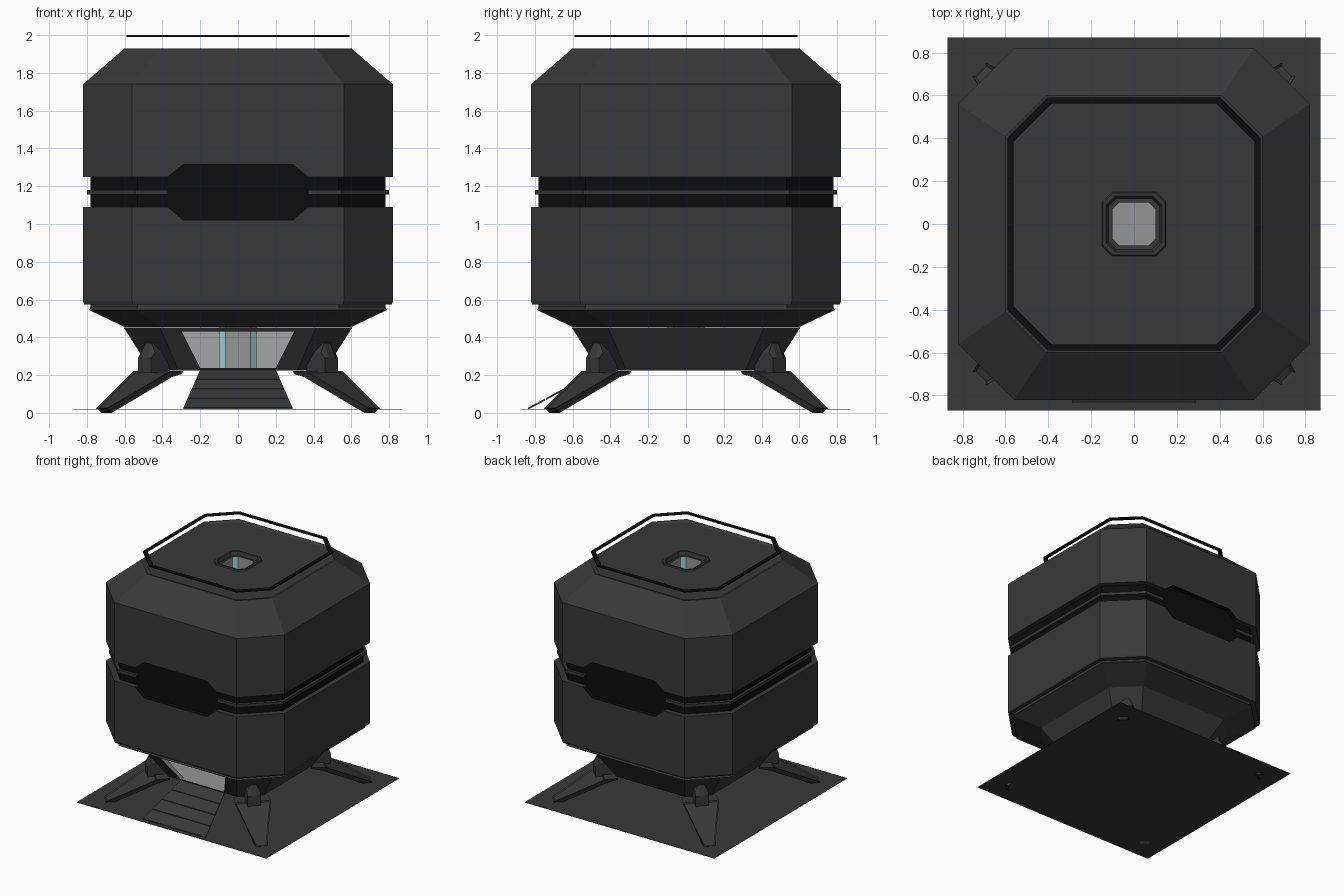
import bpy, bmesh, math
from mathutils import Matrix

if "Cube" in bpy.data.objects:
    bpy.data.objects.remove(bpy.data.objects["Cube"])


def material(name, rgb):
    m = bpy.data.materials.new(name)
    m.diffuse_color = (*rgb, 1)
    m.use_nodes = True
    m.node_tree.nodes["Principled BSDF"].inputs["Base Color"].default_value = m.diffuse_color
    return m


DARK = material("dark_grey", (0.04, 0.04, 0.04))
BLACK = material("black", (0.004, 0.004, 0.004))
LIGHT = material("light_grey", (0.3, 0.3, 0.3))
CYAN = material("pale_cyan", (0.4, 0.72, 0.75))


def finish(name, bm, mats, recalc=True):
    if recalc:
        bmesh.ops.recalc_face_normals(bm, faces=bm.faces[:])
    me = bpy.data.meshes.new(name)
    bm.to_mesh(me)
    bm.free()
    for m in mats:
        me.materials.append(m)
    ob = bpy.data.objects.new(name, me)
    bpy.context.collection.objects.link(ob)
    return ob


def skin(bm, sections, closed=False, caps=False):
    """Bridge successive loops of points with quads."""
    rings = [[bm.verts.new(p) for p in s] for s in sections]
    n = len(rings[0])
    pairs = list(zip(rings, rings[1:])) + ([(rings[-1], rings[0])] if closed else [])
    for a, b in pairs:
        for k in range(n):
            f = bm.faces.new((a[k], a[(k + 1) % n], b[(k + 1) % n], b[k]))
            f.tag = k % 2 == 1
    if caps:
        bm.faces.new(rings[0][::-1])
        bm.faces.new(rings[-1])


def octagon(h, z):
    c = h * 0.683
    return [(x, y, z) for x, y in ((h, -c), (h, c), (c, h), (-c, h),
                                   (-h, c), (-h, -c), (-c, -h), (c, -h))]


def octa(name, profile, mats, closed=False, caps=False, index=0):
    """Eight-sided shell from (half width, height) pairs."""
    bm = bmesh.new()
    skin(bm, [octagon(h, z) for h, z in profile], closed, caps)
    for f in bm.faces:
        f.material_index = index
    return finish(name, bm, mats)


def prism(name, xz, y0, y1, mats, index=0):
    bm = bmesh.new()
    skin(bm, [[(x, y, z) for x, z in xz] for y in (y0, y1)], caps=True)
    for f in bm.faces:
        f.material_index = index
    return finish(name, bm, mats)


def cut(target, cutters):
    bpy.context.view_layer.objects.active = target
    for c in cutters:
        mod = target.modifiers.new("cut", 'BOOLEAN')
        mod.operation = 'DIFFERENCE'
        mod.solver = 'EXACT'
        mod.object = c
        bpy.ops.object.modifier_apply(modifier=mod.name)


# Ground plate
bm = bmesh.new()
bmesh.ops.create_cube(bm, size=1, matrix=Matrix.Translation((0, 0, 0.019)) @ Matrix.Diagonal((1.74, 1.74, 0.004, 1)))
finish("ground_plate", bm, [DARK])

# Upper and lower body, with the trim ring in the groove between them
shell = [DARK, BLACK]
upper = octa("upper_body", [(.1, 1.25), (.82, 1.25), (.82, 1.74), (.60, 1.93), (.585, 1.93), (.57, 1.92),
                            (.15, 1.92), (.145, 1.928), (.13, 1.928), (.12, 1.90), (.1, 1.90)], shell, closed=True)
lower = octa("lower_body", [(.1, 1.09), (.82, 1.09), (.82, .59), (.815, .575), (.1, .575)], shell, closed=True)
trim = octa("groove_trim", [(.77, 1.155), (.80, 1.155), (.80, 1.18), (.77, 1.18)], shell, closed=True)
octa("groove_core", [(.78, 1.08), (.78, 1.26)], [BLACK])
octa("lower_skirt", [(.1, .58), (.78, .58), (.78, .56), (.79, .545), (.60, .455), (.1, .455)], [DARK], closed=True)

# Stepped recess on the front and back of the groove
half = [(.37, 1.09), (.37, 1.25), (.29, 1.315), (-.29, 1.315)]
outline = half + [(-.37, 1.25), (-.37, 1.09), (-.29, 1.02), (.29, 1.02)]
notches = [prism("recess_cutter", outline, s * .95, s * .78, shell, 1) for s in (-1, 1)]
for ob in (upper, lower, trim):
    cut(ob, notches)

# Base with an entrance room and doorway
base_mats = [DARK, LIGHT]
base = octa("entrance_base", [(.46, .225), (.605, .452)], base_mats, caps=True)
tools = [octa("room_cutter", [(.43, .237), (.55, .432)], base_mats, caps=True, index=1),
         prism("door_cutter", [(-.2, .237), (.2, .237), (.298, .432), (-.298, .432)], -.8, -.3, base_mats, 1),
         octa("shaft_cutter", [(.1, .3), (.1, .6)], base_mats, caps=True, index=1)]
cut(base, tools)
for ob in notches + tools:
    bpy.data.objects.remove(ob)

# Lift shaft with glowing diagonal sides, open at the roof
bm = bmesh.new()
skin(bm, [octagon(.098, .237), octagon(.098, 1.905)])
for f in bm.faces:
    f.material_index = int(f.tag)
finish("lift_shaft", bm, [LIGHT, CYAN])

# Floating roof ring
octa("roof_ring", [(.562, 1.99), (.59, 1.99), (.59, 2.0), (.562, 2.0)], [BLACK], closed=True)

# Boarding ramp made of planks
bm = bmesh.new()


def ramp_row(t):
    w, y, z = .2 + .09 * t, -.465 - .375 * t, .228 - .203 * t
    return [(-w, y, z), (w, y, z), (w, y, z - .01), (-w, y, z - .01)]


for i in range(4):
    skin(bm, [ramp_row(i / 4), ramp_row((i + 1) / 4 - .012)], caps=True)
finish("boarding_ramp", bm, [DARK])

# Four diagonal legs, each with a knee strut
for i, corner in enumerate(("back_right", "back_left", "front_left", "front_right")):
    turn = Matrix.Rotation(math.radians(45 + 90 * i), 4, 'Z')
    bm = bmesh.new()
    rows = []
    for rt, zt, rb, zb, w in ((.54, .222, .54, .205, .13), (.645, .222, .62, .19, .14), (1.02, .025, .985, 0, .043)):
        rows.append([(rt, -w, zt), (rt, w, zt), (rb, w * .9, zb), (rb, -w * .9, zb)])
    skin(bm, rows, caps=True)
    bmesh.ops.recalc_face_normals(bm, faces=bm.faces[:])
    slope = [f for f in bm.faces if f.normal.z > .5 and f.calc_center_median().x > .7]
    bmesh.ops.inset_individual(bm, faces=slope, thickness=.014, depth=-.008)
    bm.transform(turn)
    finish(corner + "_leg", bm, [DARK])

    bm = bmesh.new()
    side = [(.56, .21), (.70, .21), (.70, .29), (.67, .37), (.58, .37)]
    skin(bm, [[(r, y, z if abs(y) < .03 or z < .3 else z - .05) for r, z in side]
              for y in (-.05, -.022, .022, .05)], caps=True)
    bm.transform(turn)
    finish(corner + "_strut", bm, [DARK])
